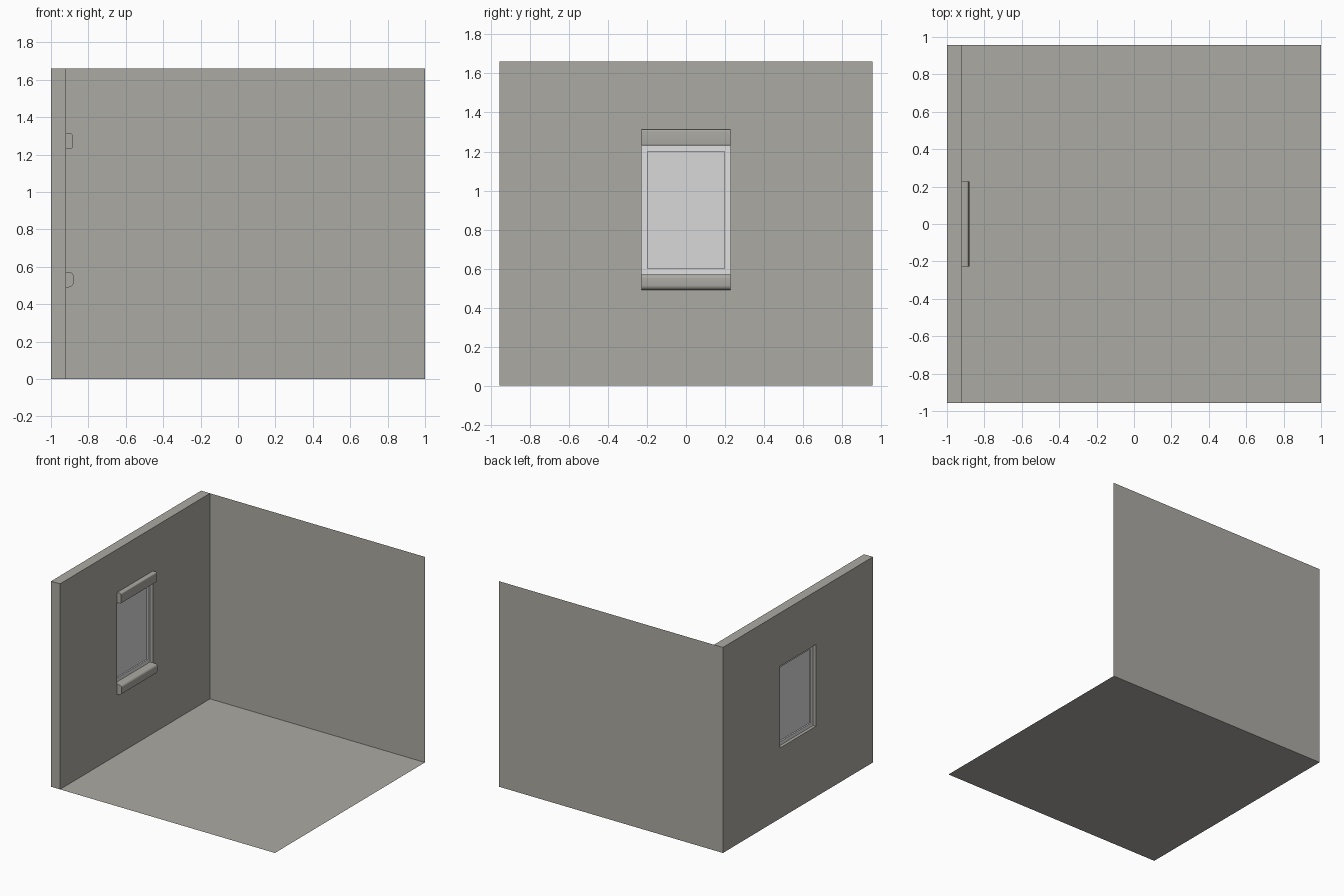
import bpy, bmesh, math

if "Cube" in bpy.data.objects:
    bpy.data.objects.remove(bpy.data.objects["Cube"])


def material(name, rgb):
    m = bpy.data.materials.new(name)
    m.diffuse_color = (*rgb, 1)
    m.use_nodes = True
    m.node_tree.nodes["Principled BSDF"].inputs["Base Color"].default_value = m.diffuse_color
    return m


PLASTER = material("warm_grey_plaster", (0.41, 0.40, 0.365))
FRAME = material("pale_frame", (0.75, 0.75, 0.75))
GLASS = material("light_grey_pane", (0.69, 0.69, 0.69))


def finish(name, bm, mat, closed=True, smooth=False):
    if closed:
        bmesh.ops.recalc_face_normals(bm, faces=bm.faces)
    me = bpy.data.meshes.new(name)
    bm.to_mesh(me)
    bm.free()
    me.materials.append(mat)
    ob = bpy.data.objects.new(name, me)
    bpy.context.collection.objects.link(ob)
    if smooth:
        bpy.context.view_layer.objects.active = ob
        ob.select_set(True)
        bpy.ops.object.shade_smooth_by_angle(angle=math.radians(35))
        ob.select_set(False)
    return ob


def plane(name, pts, mat):
    bm = bmesh.new()
    bm.faces.new([bm.verts.new(p) for p in pts])
    return finish(name, bm, mat, closed=False)


def ring(name, x0, x1, outer, inner, mat):
    """Slab between x0 and x1 with a rectangular hole; rects are (half width, z0, z1)."""
    bm = bmesh.new()

    def loop(x, r):
        w, a, b = r
        return [bm.verts.new((x, y, z)) for y, z in ((-w, a), (w, a), (w, b), (-w, b))]

    loops = [loop(x0, outer), loop(x1, outer), loop(x1, inner), loop(x0, inner)]
    for k in range(4):
        p, q = loops[k], loops[(k + 1) % 4]
        for i in range(4):
            j = (i + 1) % 4
            bm.faces.new((p[i], p[j], q[j], q[i]))
    return finish(name, bm, mat)


def ledge(name, x0, x1, z0, z1, r_low, r_high, half, mat, seg=6):
    """Bar along y with rounded front corners."""
    prof = [(x0, z0)]
    for r, cz, start in ((r_low, z0 + r_low, -90), (r_high, z1 - r_high, 0)):
        for i in range(seg + 1):
            a = math.radians(start + 90 * i / seg)
            prof.append((x1 - r + r * math.cos(a), cz + r * math.sin(a)))
    prof.append((x0, z1))
    bm = bmesh.new()
    f = bm.faces.new([bm.verts.new((x, -half, z)) for x, z in prof])
    g = bmesh.ops.extrude_face_region(bm, geom=[f])
    for v in g["geom"]:
        if isinstance(v, bmesh.types.BMVert):
            v.co.y = half
    return finish(name, bm, mat, smooth=True)


D, H, XI = 0.957, 1.66, -0.92      # half depth, height, inner face of window wall
W, Z0, Z1 = 0.228, 0.57, 1.23      # window opening

# room shell
plane("floor", [(-1, -D, 0), (1, -D, 0), (1, D, 0), (-1, D, 0)], PLASTER)
plane("back_wall", [(-1, D, 0), (1, D, 0), (1, D, H), (-1, D, H)], PLASTER)
ring("window_wall", -1, XI, (D, 0, H), (W, Z0, Z1), PLASTER)

# window set in the middle of the wall thickness
ring("window_frame", -0.975, -0.945, (W, Z0, Z1), (W - 0.03, Z0 + 0.03, Z1 - 0.03), FRAME)
bm = bmesh.new()
bmesh.ops.create_cube(bm, size=1)
for v in bm.verts:
    v.co = (-0.96 + v.co.x * 0.008, v.co.y * 2 * (W - 0.03),
            (Z0 + Z1) / 2 + v.co.z * (Z1 - Z0 - 0.06))
finish("window_pane", bm, GLASS)

# rounded sill and lintel on the room side
ledge("window_sill", XI, -0.88, 0.49, Z0, 0.025, 0.02, W, PLASTER)
ledge("window_lintel", XI, -0.885, Z1, 1.312, 0.008, 0.01, W, PLASTER)
